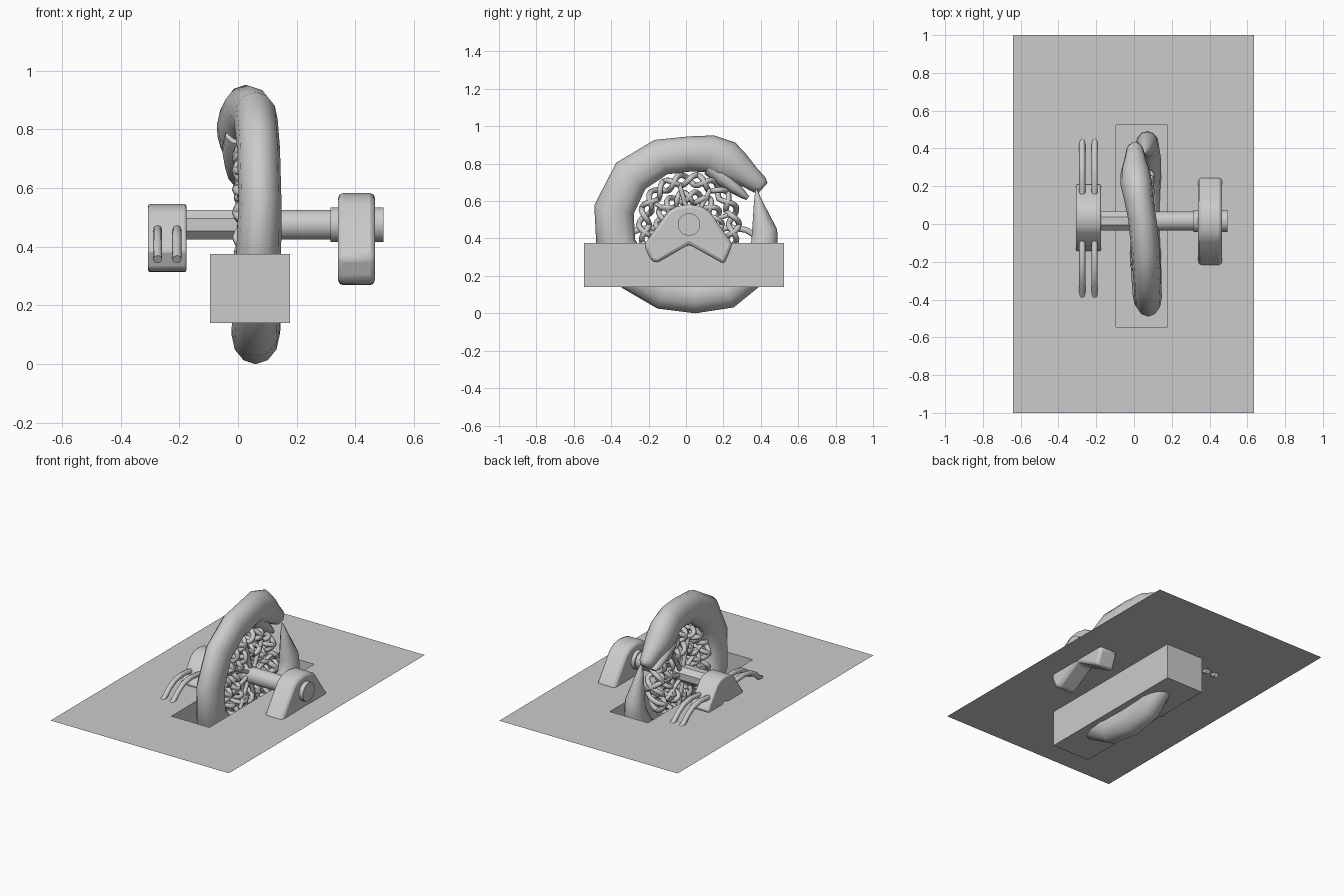
import bpy, bmesh, math
from mathutils import Vector

if "Cube" in bpy.data.objects:
    bpy.data.objects.remove(bpy.data.objects["Cube"])

TAU = math.tau
AY, AZ = 0.016, 0.475      # axle line (y, z)


def finish(bm, name, smooth=None):
    bmesh.ops.recalc_face_normals(bm, faces=bm.faces)
    me = bpy.data.meshes.new(name)
    bm.to_mesh(me)
    bm.free()
    ob = bpy.data.objects.new(name, me)
    bpy.context.collection.objects.link(ob)
    if smooth:
        bpy.ops.object.select_all(action='DESELECT')
        ob.select_set(True)
        bpy.context.view_layer.objects.active = ob
        bpy.ops.object.shade_smooth_by_angle(angle=math.radians(smooth))
    return ob


def sweep(name, stations, sides=12, smooth=60):
    """Skin elliptical rings along stations (y, z, x, in-plane radius, x radius)."""
    bm = bmesh.new()
    rings = []
    for i, (y, z, x, rn, rx) in enumerate(stations):
        a, b = stations[max(i - 1, 0)], stations[min(i + 1, len(stations) - 1)]
        t = Vector((0, b[0] - a[0], b[1] - a[1])).normalized()
        n = Vector((0, -t.z, t.y))
        rings.append([bm.verts.new(Vector((x + rx * math.sin(TAU * k / sides), y, z))
                                   + n * rn * math.cos(TAU * k / sides)) for k in range(sides)])
    for r0, r1 in zip(rings, rings[1:]):
        for k in range(sides):
            j = (k + 1) % sides
            bm.faces.new((r0[k], r0[j], r1[j], r1[k]))
    bm.faces.new(rings[0])
    bm.faces.new(rings[-1])
    return finish(bm, name, smooth)


def tube(name, paths, radius, closed=False, res=1):
    """One mesh-like curve object holding several round tubes."""
    cu = bpy.data.curves.new(name, 'CURVE')
    cu.dimensions = '3D'
    cu.bevel_depth = radius
    cu.bevel_resolution = res
    cu.use_fill_caps = True
    for pts in paths:
        sp = cu.splines.new('POLY')
        sp.points.add(len(pts) - 1)
        for p, co in zip(sp.points, pts):
            p.co = (*co, 1)
        sp.use_cyclic_u = closed
        sp.use_smooth = True
    ob = bpy.data.objects.new(name, cu)
    bpy.context.collection.objects.link(ob)
    return ob


def cylinder(name, x0, x1, r, sides):
    st = [(x, r) for x in (x0, x1)]
    bm = bmesh.new()
    rings = [[bm.verts.new((x, AY + r * math.cos(TAU * (k + .5) / sides),
                            AZ + r * math.sin(TAU * (k + .5) / sides))) for k in range(sides)]
             for x, r in st]
    for k in range(sides):
        j = (k + 1) % sides
        bm.faces.new((rings[0][k], rings[0][j], rings[1][j], rings[1][k]))
    bm.faces.new(rings[0])
    bm.faces.new(rings[1])
    return finish(bm, name, 35)


def support(name, profile, x0, x1, bevel):
    """Boomerang shaped axle stand extruded along x."""
    bm = bmesh.new()
    face = bm.faces.new([bm.verts.new((x0, y, z)) for y, z in profile])
    ext = bmesh.ops.extrude_face_region(bm, geom=[face])
    vs = [v for v in ext['geom'] if isinstance(v, bmesh.types.BMVert)]
    bmesh.ops.translate(bm, verts=vs, vec=(x1 - x0, 0, 0))
    ob = finish(bm, name, 40)
    mod = ob.modifiers.new('soft_edges', 'BEVEL')
    mod.width = bevel
    mod.segments = 2
    return ob


# Ground sheet with a slot
slot = (-0.095, 0.177, -0.545, 0.525)


def rect(bm, x0, x1, y0, y1, z):
    return [bm.verts.new(c) for c in ((x0, y0, z), (x1, y0, z), (x1, y1, z), (x0, y1, z))]


bm = bmesh.new()
outer, inner = rect(bm, -0.64, 0.635, -1, 1, 0.375), rect(bm, *slot, 0.375)
for i in range(4):
    j = (i + 1) % 4
    bm.faces.new((outer[i], outer[j], inner[j], inner[i]))
finish(bm, "ground_sheet")

# Open pit below the slot
bm = bmesh.new()
top, low = rect(bm, *slot, 0.375), rect(bm, *slot, 0.14)
for i in range(4):
    j = (i + 1) % 4
    bm.faces.new((top[i], top[j], low[j], low[i]))
bm.faces.new(low)
finish(bm, "pit_box")

# Serpent: tail tip, round under the pit, over the top to the snout
serpent = [
    (0.375, 0.665, 0.055, 0.004, 0.004), (0.385, 0.60, 0.06, 0.022, 0.022),
    (0.42, 0.44, 0.07, 0.068, 0.055), (0.42, 0.36, 0.07, 0.075, 0.062),
    (0.35, 0.22, 0.07, 0.088, 0.072), (0.22, 0.12, 0.065, 0.095, 0.08),
    (0.05, 0.10, 0.06, 0.10, 0.082), (-0.12, 0.12, 0.06, 0.10, 0.082),
    (-0.27, 0.21, 0.065, 0.103, 0.08), (-0.375, 0.36, 0.07, 0.108, 0.077),
    (-0.385, 0.555, 0.075, 0.108, 0.073), (-0.295, 0.735, 0.07, 0.105, 0.073),
    (-0.135, 0.835, 0.06, 0.098, 0.075), (0.02, 0.852, 0.045, 0.094, 0.075),
    (0.13, 0.853, 0.025, 0.10, 0.078), (0.21, 0.815, 0.012, 0.112, 0.084),
    (0.275, 0.775, 0.008, 0.088, 0.078), (0.34, 0.728, 0.006, 0.063, 0.058),
    (0.395, 0.685, 0.005, 0.05, 0.045), (0.412, 0.670, 0.005, 0.036, 0.03),
]
sweep("serpent_body", serpent)
jaw = [(0.13, 0.785, 0.015, 0.05, 0.06), (0.19, 0.732, 0.01, 0.05, 0.066),
       (0.25, 0.678, 0.008, 0.036, 0.055), (0.305, 0.635, 0.006, 0.022, 0.04),
       (0.33, 0.615, 0.005, 0.012, 0.022)]
sweep("lower_jaw", jaw, 10)


# Woven wheel: two knotted bands joined by spokes
def ring_point(t, r, x):
    return (x, AY + r * math.cos(t), AZ + r * math.sin(t))


def knot(R, a, b, turns, strands, direction):
    n = turns * 12
    return [[ring_point(TAU * i / n,
                        R + a * math.cos(direction * TAU * turns * i / n + TAU * s / strands),
                        0.045 + b * math.sin(direction * TAU * turns * i / n + TAU * s / strands))
             for i in range(n)] for s in range(strands)]


tube("wheel_outer_weave", knot(0.24, 0.028, 0.05, 9, 2, 1) + knot(0.24, 0.028, 0.05, 9, 1, -1), 0.016, True)
tube("wheel_inner_weave", knot(0.148, 0.03, 0.045, 7, 2, 1) + knot(0.148, 0.03, 0.045, 7, 1, -1), 0.015, True)
spokes = [[ring_point(TAU * k / 8, 0.04, x), ring_point(TAU * (k + 0.3) / 8, 0.22, x)]
          for k in range(8) for x in (0.01, 0.08)]
tube("wheel_spokes", spokes, 0.014)

# Axle, collars and end cap
cylinder("axle_left", -0.24, 0.05, 0.054, 8)
cylinder("axle_right", 0.05, 0.35, 0.052, 12)
cylinder("axle_collar", 0.315, 0.345, 0.06, 16)
cylinder("axle_end_cap", 0.45, 0.495, 0.06, 20)

# Axle stands: large on the right, smaller on the left
profile = [(-0.225, 0.365), (-0.19, 0.285), (-0.155, 0.268), (0.016, 0.368), (0.205, 0.262),
           (0.25, 0.37), (0.125, 0.545), (0.08, 0.572), (0.016, 0.583), (-0.05, 0.572), (-0.095, 0.545)]
support("right_stand", profile, 0.34, 0.467, 0.018)
small = [(0.033 + (y - 0.013) * 0.75, 0.31 + (z - 0.262) * 0.735) for y, z in profile]
support("left_stand", small, -0.307, -0.175, 0.008)

# Paired curved prongs in front of and behind the left stand
arc = [(0.08, 0.435), (0.15, 0.452), (0.22, 0.458), (0.29, 0.446), (0.345, 0.415), (0.385, 0.38), (0.42, 0.357)]
prongs = [[(x, 0.03 + s * d, z) for d, z in arc] for x in (-0.274, -0.208) for s in (1, -1)]
tube("prongs", prongs, 0.016, res=2)
